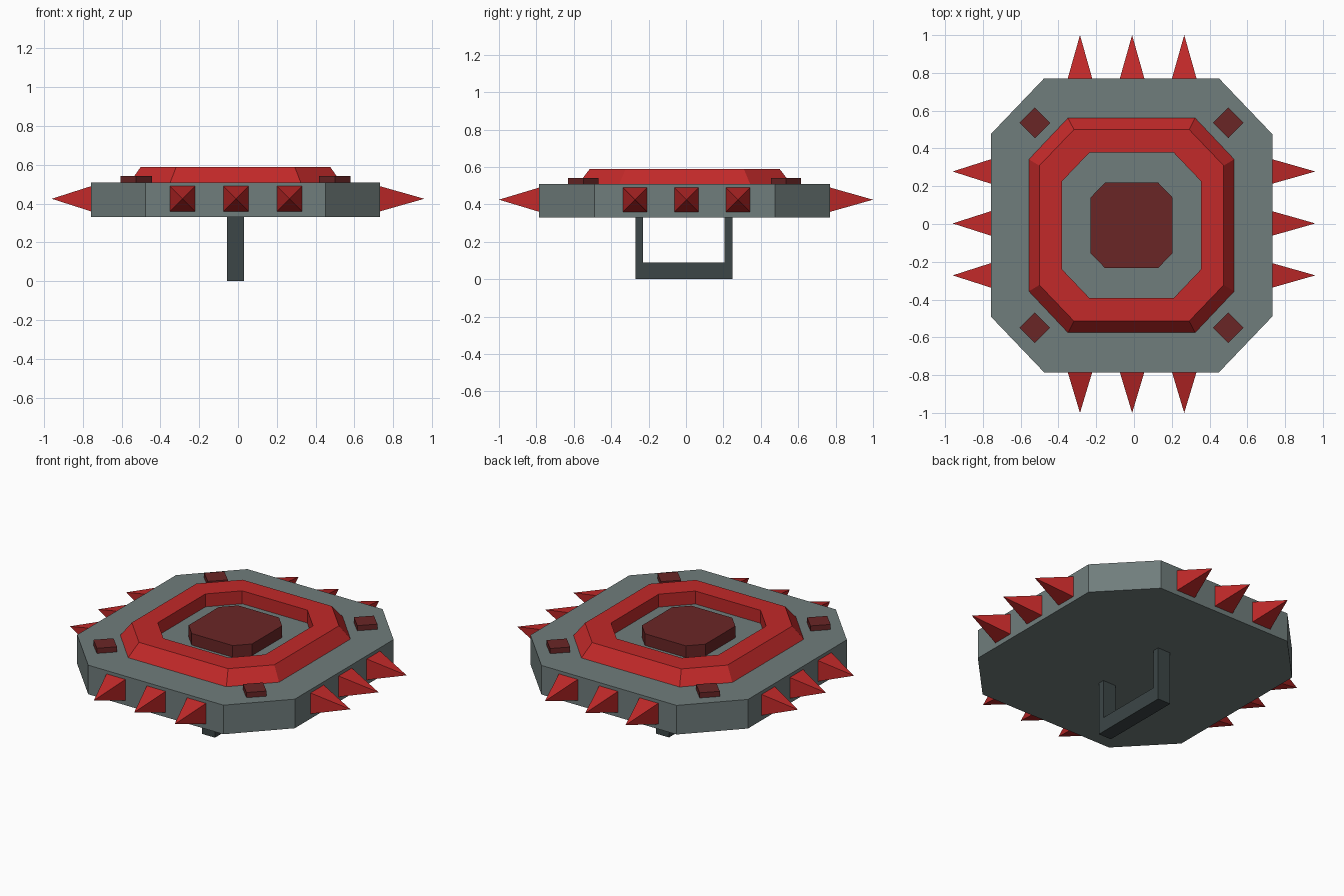
import bpy, bmesh, math

if "Cube" in bpy.data.objects:
    bpy.data.objects.remove(bpy.data.objects["Cube"])

CX, CY = -0.013, -0.007  # centre of the plate, slightly off the spike extents


def material(name, r, g, b):
    lin = [((c / 255 + 0.055) / 1.055) ** 2.4 for c in (r, g, b)]
    m = bpy.data.materials.new(name)
    m.diffuse_color = (*lin, 1)
    m.use_nodes = True
    m.node_tree.nodes["Principled BSDF"].inputs["Base Color"].default_value = m.diffuse_color
    return m


GREY = material("steel grey", 112, 125, 124)
DARK = material("dark handle grey", 60, 70, 71)
RED = material("bright red", 194, 41, 41)
MAROON = material("dark red", 106, 38, 38)


def octagon(hx, hy, cx, cy, z):
    """Chamfered rectangle: half sizes hx, hy; flat edges end at cx, cy."""
    pts = [(hx, -cy), (hx, cy), (cx, hy), (-cx, hy),
           (-hx, cy), (-hx, -cy), (-cx, -hy), (cx, -hy)]
    return [(x + CX, y + CY, z) for x, y in pts]


def loft(name, loops, mat, closed=False):
    """Skin a stack of equal loops; cap the ends, or join last to first."""
    bm = bmesh.new()
    rings = [[bm.verts.new(p) for p in lp] for lp in loops]
    n = len(rings[0])
    pairs = list(zip(rings, rings[1:])) + ([(rings[-1], rings[0])] if closed else [])
    for a, b in pairs:
        for i in range(n):
            j = (i + 1) % n
            bm.faces.new((a[i], a[j], b[j], b[i]))
    if not closed:
        bm.faces.new(rings[0][::-1])
        bm.faces.new(rings[-1])
    return finish(name, bm, mat)


def finish(name, bm, mat):
    bmesh.ops.recalc_face_normals(bm, faces=bm.faces)
    me = bpy.data.meshes.new(name)
    bm.to_mesh(me)
    bm.free()
    me.materials.append(mat)
    ob = bpy.data.objects.new(name, me)
    bpy.context.collection.objects.link(ob)
    return ob


# Main plate
plate = (0.745, 0.778, 0.463, 0.483)
loft("plate", [octagon(*plate, z) for z in (0.33, 0.51)], GREY)

# Raised ring with sloped outside and upright inside
inner = (0.368, 0.385, 0.223, 0.233)
loft("raised_ring", [octagon(0.545, 0.57, 0.337, 0.35, 0.508),
                     octagon(0.488, 0.507, 0.305, 0.316, 0.59),
                     octagon(*inner, 0.59),
                     octagon(*inner, 0.508)], RED, closed=True)

# Centre boss
loft("centre_boss", [octagon(0.217, 0.227, 0.14, 0.147, z) for z in (0.508, 0.582)], MAROON)

# Diamond studs on the four corners
for i, (sx, sy) in enumerate([(1, 1), (-1, 1), (-1, -1), (1, -1)]):
    x, y, r = CX + 0.512 * sx, CY + 0.542 * sy, 0.081
    loft(f"corner_stud_{i + 1}",
         [[(x + r, y, z), (x, y + r, z), (x - r, y, z), (x, y - r, z)]
          for z in (0.508, 0.542)], MAROON)


# Square spikes, three per side
def spike(name, base, tip, axis):
    bm = bmesh.new()
    h = 0.065
    vs = []
    for a, b in ((-h, -h), (h, -h), (h, h), (-h, h)):
        p = list(base)
        p[1 - axis] += a
        p[2] += b
        vs.append(bm.verts.new(p))
    apex = bm.verts.new(tip)
    bm.faces.new(vs)
    for i in range(4):
        bm.faces.new((vs[i], vs[(i + 1) % 4], apex))
    finish(name, bm, RED)


for k in (-1, 0, 1):
    x, y = -0.01 + 0.276 * k, 0.003 + 0.275 * k
    for side, yb, yt in (("front", -0.784, -1.0), ("back", 0.77, 1.0)):
        spike(f"{side}_spike_{k + 2}", (x, yb, 0.425), (x, yt, 0.425), 1)
    for side, xb, xt in (("left", -0.757, -0.96), ("right", 0.731, 0.96)):
        spike(f"{side}_spike_{k + 2}", (xb, y, 0.425), (xt, y, 0.425), 0)

# U-shaped grip under the plate
profile = [(-0.27, 0.332), (-0.27, 0), (0.248, 0), (0.248, 0.332),
           (0.206, 0.332), (0.206, 0.09), (-0.23, 0.09), (-0.23, 0.332)]
loft("handle", [[(x, y, z) for y, z in profile] for x in (-0.057, 0.031)], DARK)
